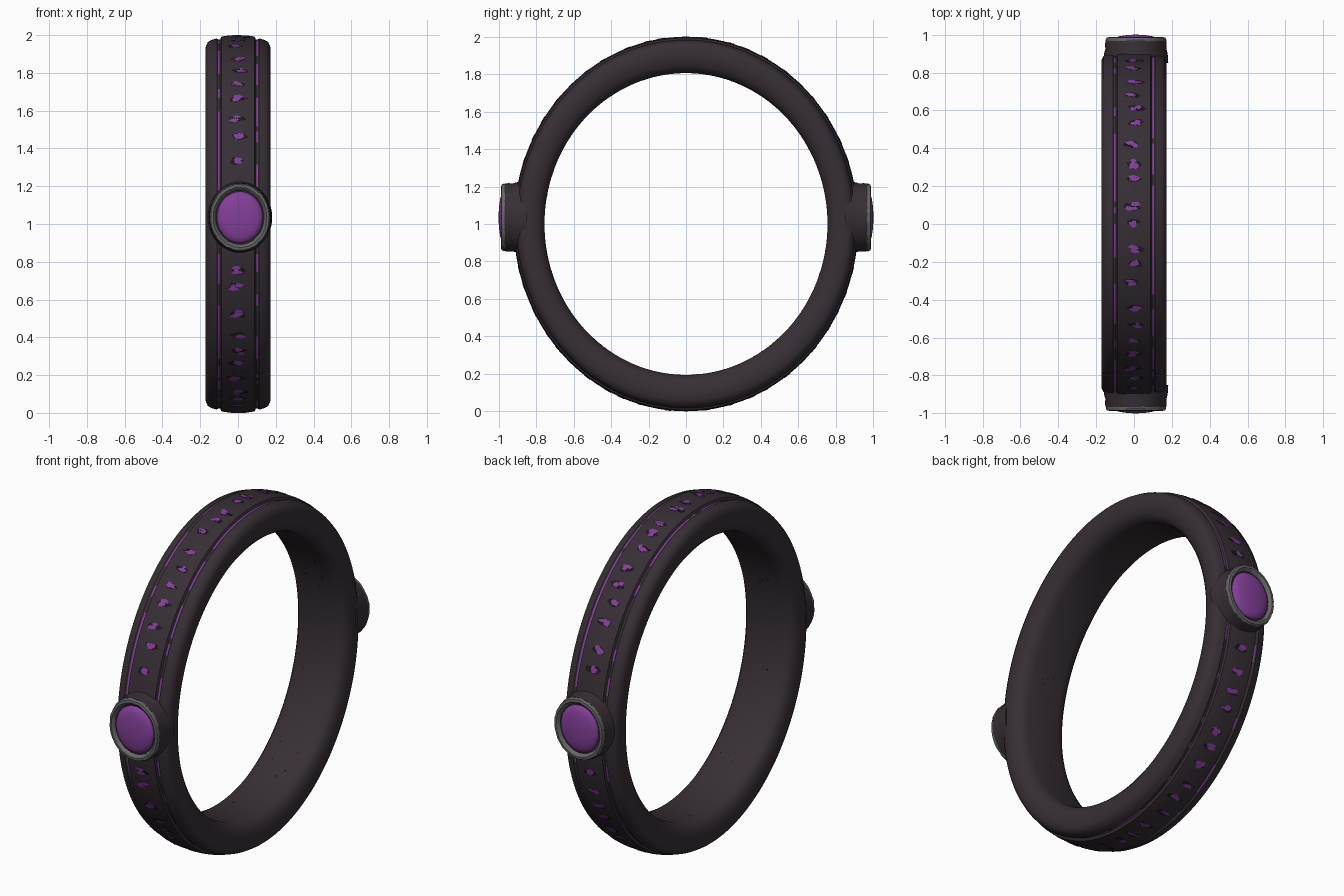
import bpy, bmesh, math, random
from math import sin, cos, pi, tau

random.seed(7)
if "Cube" in bpy.data.objects:
    bpy.data.objects.remove(bpy.data.objects["Cube"], do_unlink=True)


def material(name, rgb):
    m = bpy.data.materials.new(name)
    m.use_nodes = True
    m.diffuse_color = (*rgb, 1)
    bsdf = m.node_tree.nodes["Principled BSDF"]
    bsdf.inputs["Base Color"].default_value = (*rgb, 1)
    bsdf.inputs["Roughness"].default_value = 0.6
    return m


DARK = material("dark plum metal", (0.038, 0.028, 0.036))
PURPLE = material("purple crystal", (0.23, 0.05, 0.32))
GREY = material("grey metal", (0.13, 0.13, 0.13))
BLACK = material("black recess", (0.012, 0.009, 0.012))


def finish(bm, name, mats, smooth=True):
    bmesh.ops.recalc_face_normals(bm, faces=bm.faces)
    mesh = bpy.data.meshes.new(name)
    bm.to_mesh(mesh)
    bm.free()
    for m in mats:
        mesh.materials.append(m)
    ob = bpy.data.objects.new(name, mesh)
    bpy.context.collection.objects.link(ob)
    if smooth:
        bpy.ops.object.select_all(action="DESELECT")
        bpy.context.view_layer.objects.active = ob
        ob.select_set(True)
        bpy.ops.object.shade_smooth_by_angle(angle=math.radians(40))
    return ob


def on_ring(x, t, a):
    """Point on the oval ring: t runs from inner wall (0) to outer wall (1)."""
    return (x, (0.755 + 0.165 * t) * cos(a), 1 + (0.805 + 0.195 * t) * sin(a))


# Ring band: half section mirrored, swept round the oval
half = [(0, 0), (.10, 0), (.14, .06), (.163, .22), (.172, .45), (.171, .68),
        (.16, .81), (.14, .87), (.112, .91), (.106, .885), (.094, .885),
        (.088, .96), (.05, .99), (0, .995)]
section = half + [(-x, t) for x, t in half[-2:0:-1]]
grooves = {i for i in range(len(section))
           if abs(section[i][1] - .885) < .001
           and abs(section[(i + 1) % len(section)][1] - .885) < .001}
STEPS = 192
bm = bmesh.new()
rings = [[bm.verts.new(on_ring(x, t, tau * k / STEPS)) for x, t in section]
         for k in range(STEPS)]
glow = {i: False for i in grooves}
for k in range(STEPS):
    a, b = rings[k], rings[(k + 1) % STEPS]
    upper = sin(tau * k / STEPS) > 0.1
    for i in range(len(section)):
        j = (i + 1) % len(section)
        f = bm.faces.new((a[i], a[j], b[j], b[i]))
        if i in grooves:
            # broken purple inlay along each groove
            if random.random() < 0.45:
                glow[i] = random.random() < (0.65 if upper else 0.45)
            f.material_index = 1 if glow[i] else 0
finish(bm, "ring_band", [DARK, PURPLE])


def shard(bm, x, a, t, width, length, sides, rise):
    """Thin jagged plate lying on the ring."""
    spin = random.uniform(0, tau)
    low, top = [], []
    for k in range(sides):
        r = random.uniform(0.45, 1.0)
        g = spin + tau * k / sides
        dx, da = width * r * cos(g), length * r * sin(g)
        low.append(bm.verts.new(on_ring(x + dx, t, a + da)))
        top.append(bm.verts.new(on_ring(x + dx, t + rise, a + da)))
    bm.faces.new(top)
    bm.faces.new(low[::-1])
    for k in range(sides):
        j = (k + 1) % sides
        bm.faces.new((low[k], low[j], top[j], top[k]))


# Row of rune-like jagged inlays with dark recesses beneath
runes, recess = bmesh.new(), bmesh.new()
COUNT = 52
for n in range(COUNT):
    a = tau * (n + random.uniform(-.2, .2)) / COUNT
    if abs(sin(a) - 0.04) < 0.24:
        continue
    x = random.uniform(-.01, .01)
    shard(recess, x, a, .98, .055, .028, 7, .016)
    for k in range(3):
        shard(runes, x + random.uniform(-.018, .018),
              a + random.uniform(-.014, .014), .985,
              random.uniform(.022, .042), random.uniform(.012, .026), 5,
              .018 + .002 * k)
finish(runes, "rune_inlays", [PURPLE], False)
finish(recess, "rune_recesses", [BLACK], False)

# Small nicks on the inner wall
nicks = bmesh.new()
for n in range(36):
    shard(nicks, random.uniform(-.09, .09), random.uniform(0, tau), .003,
          .005, .011, 4, -.008)
finish(nicks, "inner_nicks", [BLACK], False)


def lathe(name, profile, side, mat, wobble=0.0):
    """Oval turned part about the y axis; profile holds (radius, y)."""
    bm = bmesh.new()
    n = 64
    loops = []
    jitter = [1 + random.uniform(-wobble, wobble) for _ in range(n)]
    for r, y in profile:
        loops.append([bm.verts.new((.01 + .163 * r * jitter[k] * cos(tau * k / n),
                                    side * y,
                                    1.035 + .183 * r * jitter[k] * sin(tau * k / n)))
                      for k in range(n)])
    for a, b in zip(loops, loops[1:]):
        for k in range(n):
            j = (k + 1) % n
            bm.faces.new((a[k], a[j], b[j], b[k]))
    bm.faces.new(loops[0])
    bm.faces.new(loops[-1])
    finish(bm, name, [mat])


# Gem mounts on the front and back
for side, label in ((-1, "front"), (1, "back")):
    lathe(label + "_collar", [(1.05, .85), (1.03, .90), (.99, .925),
                              (1.0, .95), (.98, .968), (.7, .968)], side, DARK)
    lathe(label + "_rim", [(.96, .955), (.985, .972), (.95, .985), (.87, .987),
                           (.80, .978), (.77, .96)], side, GREY, .012)
    lathe(label + "_gem", [(.75, .95), (.745, .972), (.69, .983), (.56, .991),
                           (.35, .997), (.1, 1.0)], side, PURPLE, .006)
